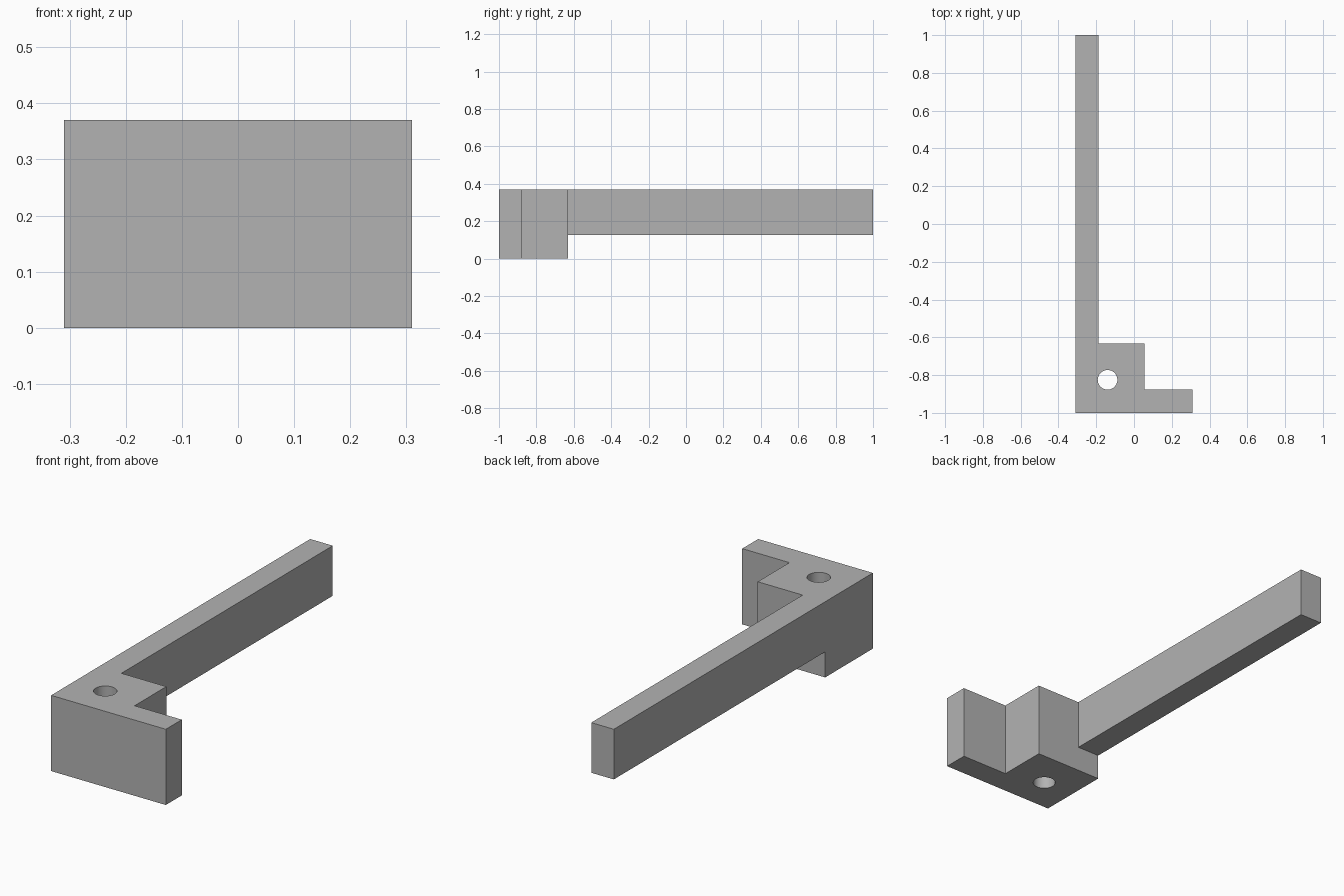
import bpy
import bmesh
from mathutils import Matrix

cube = bpy.data.objects.get("Cube")
if cube:
    bpy.data.objects.remove(cube, do_unlink=True)

grey = bpy.data.materials.new("plain grey")
grey.use_nodes = True
colour = (0.45, 0.45, 0.45, 1)
grey.diffuse_color = colour
grey.node_tree.nodes["Principled BSDF"].inputs["Base Color"].default_value = colour

LEFT, FRONT, TOP = -0.31, -1.0, 0.37


def add_object(name, bm):
    bmesh.ops.recalc_face_normals(bm, faces=bm.faces)
    mesh = bpy.data.meshes.new(name)
    bm.to_mesh(mesh)
    bm.free()
    mesh.materials.append(grey)
    obj = bpy.data.objects.new(name, mesh)
    bpy.context.collection.objects.link(obj)
    return obj


def prism(name, outline, z0, z1):
    """Extrude a plan outline from z0 up to z1."""
    bm = bmesh.new()
    face = bm.faces.new([bm.verts.new((x, y, z0)) for x, y in outline])
    top = bmesh.ops.extrude_face_region(bm, geom=[face])["geom"]
    verts = [v for v in top if isinstance(v, bmesh.types.BMVert)]
    bmesh.ops.translate(bm, verts=verts, vec=(0, 0, z1 - z0))
    return add_object(name, bm)


def combine(target, helper, operation):
    mod = target.modifiers.new(helper.name, 'BOOLEAN')
    mod.operation = operation
    mod.solver = 'EXACT'
    mod.object = helper
    bpy.context.view_layer.objects.active = target
    bpy.ops.object.modifier_apply(modifier=mod.name)
    bpy.data.objects.remove(helper, do_unlink=True)


# Corner block with the front flange
bracket = prism("bracket", [(LEFT, FRONT), (0.31, FRONT), (0.31, -0.877),
                            (0.055, -0.877), (0.055, -0.632), (LEFT, -0.632)], 0, TOP)

# Long raised arm
arm = prism("arm", [(LEFT, -0.7), (-0.188, -0.7), (-0.188, 1), (LEFT, 1)], 0.125, TOP)
combine(bracket, arm, 'UNION')

# Round bolt hole through the block
bm = bmesh.new()
bmesh.ops.create_cone(bm, cap_ends=True, segments=48, radius1=0.052, radius2=0.052,
                      depth=1, matrix=Matrix.Translation((-0.14, -0.825, 0.2)))
hole = add_object("hole_cutter", bm)
hole.hide_render = True
combine(bracket, hole, 'DIFFERENCE')

bpy.ops.object.select_all(action='DESELECT')
bracket.select_set(True)
bpy.context.view_layer.objects.active = bracket
bpy.ops.object.shade_smooth_by_angle(angle=0.5)
